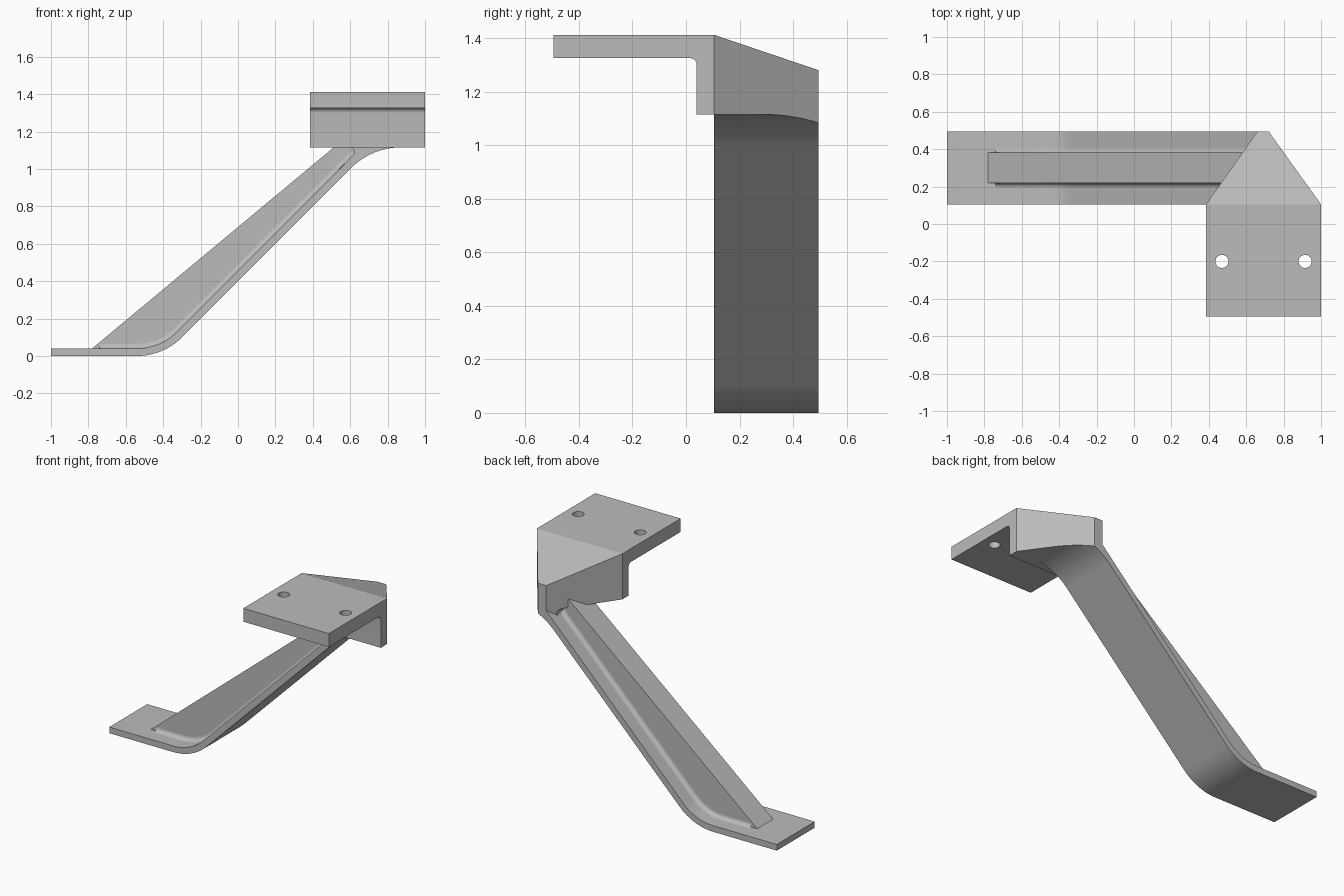
import bpy, bmesh, math
from mathutils import Vector

cube = bpy.data.objects.get("Cube")
if cube:
    bpy.data.objects.remove(cube)

grey = bpy.data.materials.new("plain grey")
grey.use_nodes = True
colour = (0.5, 0.5, 0.5, 1)
grey.diffuse_color = colour
grey.node_tree.nodes["Principled BSDF"].inputs["Base Color"].default_value = colour

BACK, FRONT = 0.495, 0.105      # depth range of the strap and gusset
BASE = 1.115                    # underside of the mount
THICK = 0.04


def finish(bm, name):
    bmesh.ops.recalc_face_normals(bm, faces=bm.faces)
    mesh = bpy.data.meshes.new(name)
    bm.to_mesh(mesh)
    bm.free()
    obj = bpy.data.objects.new(name, mesh)
    bpy.context.collection.objects.link(obj)
    mesh.materials.append(grey)
    bpy.ops.object.select_all(action='DESELECT')
    obj.select_set(True)
    bpy.context.view_layer.objects.active = obj
    bpy.ops.object.shade_smooth_by_angle(angle=math.radians(25))
    return obj


def prism(points, shift):
    """Closed outline of 3D points, extruded by shift."""
    bm = bmesh.new()
    face = bm.faces.new([bm.verts.new(p) for p in points])
    new = bmesh.ops.extrude_face_region(bm, geom=[face])["geom"]
    bmesh.ops.translate(bm, vec=shift, verts=[v for v in new if isinstance(v, bmesh.types.BMVert)])
    return bm


def clip(bm, point, normal):
    """Remove everything on the normal side of a plane and close the cut."""
    geom = bm.verts[:] + bm.edges[:] + bm.faces[:]
    bmesh.ops.bisect_plane(bm, geom=geom, plane_co=point, plane_no=normal, clear_outer=True)
    bmesh.ops.holes_fill(bm, edges=[e for e in bm.edges if e.is_boundary])


def arc(cx, cz, r, start, end, steps=12):
    angles = [math.radians(start + (end - start) * i / steps) for i in range(steps + 1)]
    return [(cx + r * math.cos(a), cz + r * math.sin(a)) for a in angles]


def side_on(profile, y):
    return [Vector((x, y, z)) for x, z in profile]


# Mount: flat plate with a downturned flange and rounded inner corner
profile = [(-0.495, 1.325), (-0.495, 1.412), (FRONT, 1.412), (FRONT, BASE), (0.04, BASE)]
profile += arc(0.015, 1.3, 0.025, 0, 90, 6)
mount = finish(prism([Vector((0.385, y, z)) for y, z in profile], Vector((0.615, 0, 0))), "mount_plate")

# Screw holes
for x in (0.47, 0.915):
    bpy.ops.mesh.primitive_cylinder_add(vertices=32, radius=0.035, depth=0.4, location=(x, -0.2, 1.37))
    cutter = bpy.context.object
    cutter.name = "hole_cutter"
    cutter.hide_render = True
    bpy.context.view_layer.objects.active = mount
    cut = mount.modifiers.new("screw_hole", 'BOOLEAN')
    cut.operation = 'DIFFERENCE'
    cut.solver = 'EXACT'
    cut.object = cutter
    bpy.ops.object.modifier_apply(modifier=cut.name)
    bpy.data.objects.remove(cutter)

# Gusset: tapered block behind the flange with a sloping top
plan = [(0.385, FRONT), (1.0, FRONT), (0.72, BACK), (0.66, BACK)]
bm = prism([Vector((x, y, BASE)) for x, y in plan], Vector((0, 0, 0.297)))
for v in bm.verts:
    if v.co.z > BASE + 0.1 and v.co.y > 0.3:
        v.co.z = 1.28
finish(bm, "gusset_block")

# Strap: flat foot, bend, slope and upper bend into the mount
depth = Vector((0, BACK - FRONT, 0))
lower_bend = (-0.54, 0.34)
foot_top = arc(*lower_bend, 0.34 - THICK, 270, 315)
corner = (0.658, BASE)
strap = [(-1, 0)] + arc(*lower_bend, 0.34, 270, 315)
strap += arc(0.87, BASE - 0.374, 0.374, 135, 90)
strap += [corner] + foot_top[::-1] + [(-1, THICK)]
bm = prism(side_on(strap, FRONT), depth)
clip(bm, (1, FRONT, BASE), (0.39, 0.28, 0))
finish(bm, "strap")

# Small rounded joint between strap and gusset underside
r = 0.025
reach = r / math.tan(math.radians(22.5))
joint = [corner] + arc(corner[0] - reach, BASE - r, r, -45, 90, 8)
bm = prism(side_on(joint, FRONT), depth)
clip(bm, (0.385, FRONT, BASE), (-0.39, 0.275, 0))
finish(bm, "strap_joint")

# Rib: upright web along the middle of the strap
RIB = (0.218, 0.382)
web = [(-0.78, THICK), (0.62, 1.205), (0.62, 1.05), (-0.3, 0.13)]
web += arc(*lower_bend, 0.32, 315, 270)
finish(prism(side_on(web, RIB[0]), Vector((0, RIB[1] - RIB[0], 0))), "rib")

# Rounded fillets where the rib meets the strap
path = [(-0.74, THICK)] + foot_top + [(0.625, 1.082)]
angles = [270, 270] + [270 + 45 * i / 12 for i in range(1, 13)] + [315]
for side, y, sign in (("front", RIB[0], -1), ("back", RIB[1], 1)):
    bm = bmesh.new()
    rows = []
    for (x, z), a in zip(path, angles):
        up = Vector((-math.cos(math.radians(a)), 0, -math.sin(math.radians(a))))
        row = []
        for i in range(6):
            t = math.pi / 2 * i / 5
            out = Vector((0, sign * r * (1 - math.cos(t)), 0))
            row.append(bm.verts.new(Vector((x, y, z)) + out + up * r * (1 - math.sin(t))))
        rows.append(row)
    for a, b in zip(rows, rows[1:]):
        for i in range(5):
            bm.faces.new((a[i], a[i + 1], b[i + 1], b[i]))
    fillet = finish(bm, side + "_rib_fillet")
    # Face the strip upward, away from the strap
    if sum(p.normal.z * p.area for p in fillet.data.polygons) < 0:
        fillet.data.flip_normals()
